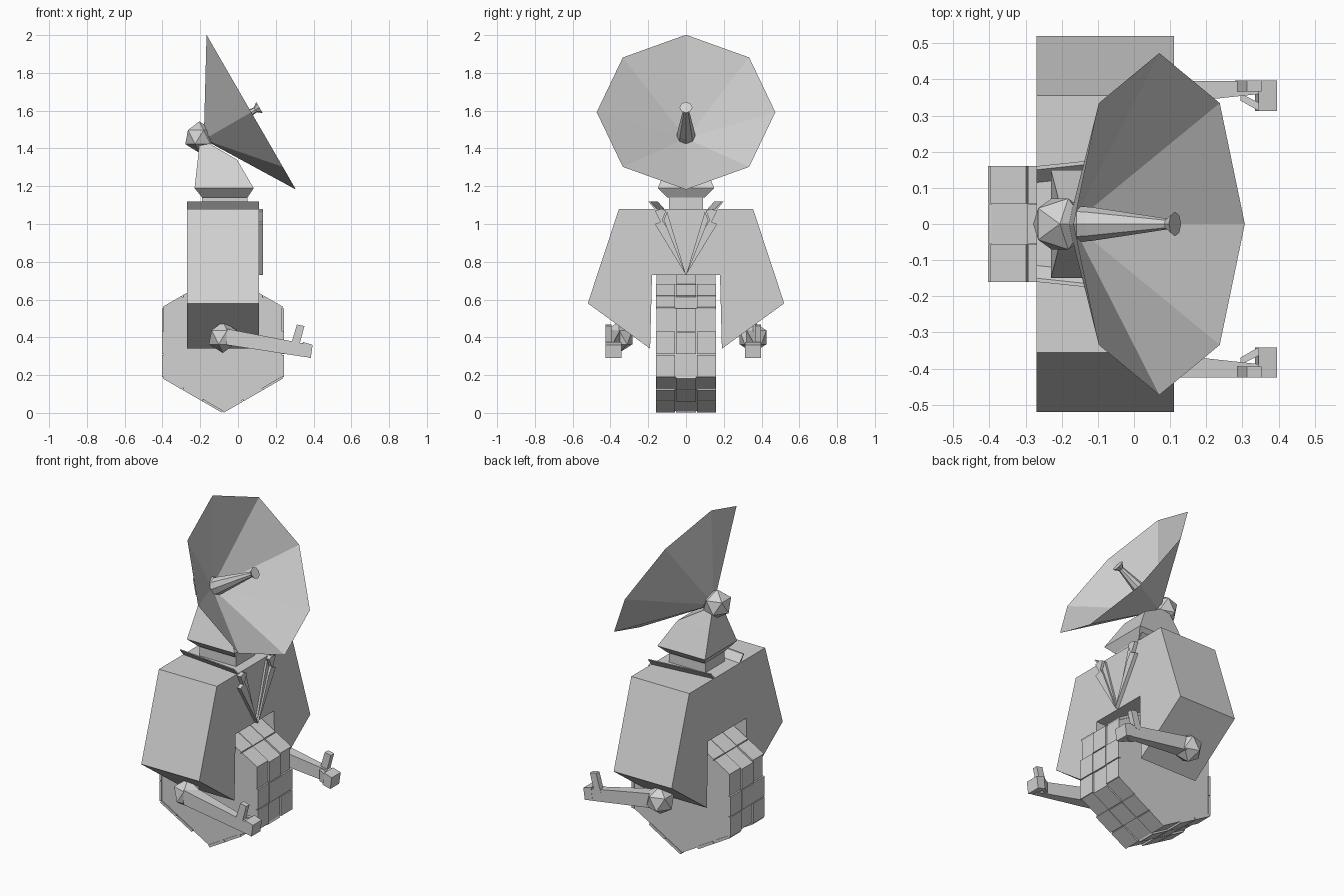
import bpy, bmesh, math
from mathutils import Vector

if "Cube" in bpy.data.objects:
    bpy.data.objects.remove(bpy.data.objects["Cube"])

grey = bpy.data.materials.new("plain grey")
grey.diffuse_color = (0.65, 0.65, 0.65, 1)
grey.use_nodes = True
grey.node_tree.nodes["Principled BSDF"].inputs["Base Color"].default_value = grey.diffuse_color


def finish(name, bm):
    bmesh.ops.recalc_face_normals(bm, faces=bm.faces)
    me = bpy.data.meshes.new(name)
    bm.to_mesh(me)
    bm.free()
    me.materials.append(grey)
    ob = bpy.data.objects.new(name, me)
    bpy.context.collection.objects.link(ob)
    return ob


def loft(name, rings):
    """Join equal-length rings of points and cap both ends."""
    bm = bmesh.new()
    vs = [[bm.verts.new(p) for p in r] for r in rings]
    n = len(rings[0])
    for a, b in zip(vs, vs[1:]):
        for i in range(n):
            j = (i + 1) % n
            bm.faces.new((a[i], a[j], b[j], b[i]))
    bm.faces.new(vs[0])
    bm.faces.new(vs[-1])
    return finish(name, bm)


def slab(name, profile, x0, x1):
    """Extrude a y-z profile along x."""
    return loft(name, [[(x, y, z) for y, z in profile] for x in (x0, x1)])


def rect_z(x0, x1, hy, z):
    return [(x0, -hy, z), (x1, -hy, z), (x1, hy, z), (x0, hy, z)]


def rect_x(x, y0, y1, z0, z1):
    return [(x, y0, z0), (x, y1, z0), (x, y1, z1), (x, y0, z1)]


def ball(name, loc, r):
    bm = bmesh.new()
    bmesh.ops.create_icosphere(bm, subdivisions=1, radius=r)
    bmesh.ops.translate(bm, verts=bm.verts, vec=loc)
    return finish(name, bm)


# Coat: arched body with a notch for the wheel
half = [(0.18, 0.73), (0.19, 0.34), (0.52, 0.58), (0.355, 1.08)]
slab("coat_body", half + [(-y, z) for y, z in reversed(half)], -0.27, 0.11)

# Hexagonal wheel core
C, R = Vector((-0.08, 0, 0.372)), 0.362
hexa = [C + Vector((R * math.sin(k * math.pi / 3), 0, -R * math.cos(k * math.pi / 3)))
        for k in range(6)]
loft("wheel", [[p + Vector((0, y, 0)) for p in hexa] for y in (-0.155, 0.155)])

# Staggered tread plates on every wheel face: (y0, y1, start, end)
treads = [(-0.16, -0.057, 0, 0.32), (-0.16, -0.057, 0.335, 0.66),
          (0.057, 0.16, 0, 0.32), (0.057, 0.16, 0.335, 0.66),
          (-0.054, 0.054, 0.33, 0.65), (-0.054, 0.054, 0.665, 1)]
for k in range(6):
    a, b = hexa[k], hexa[(k + 1) % 6]
    if (a.z + b.z) / 2 > C.z + 0.01 or a.x < C.x - 0.1 and b.x < C.x - 0.1:
        if a.x < C.x - 0.01 or b.x < C.x - 0.01:
            a, b = b, a          # mirror the pattern on the back half
    n = ((a + b) / 2 - C).normalized() * 0.01
    for i, (y0, y1, s, e) in enumerate(treads):
        p, q = a.lerp(b, s), a.lerp(b, e)
        loft(f"tread_{k}_{i}", [[v - n * 0.5 + Vector((0, y, 0)) if t == 0 else
                                 v + n + Vector((0, y, 0))
                                 for v, t in ((p, 0), (q, 0), (q, 1), (p, 1))]
                                for y in (y0, y1)])

# Neck, flared base and tapered head
loft("neck", [rect_z(-0.19, 0.05, 0.09, 1.07), rect_z(-0.19, 0.05, 0.09, 1.14)])
loft("head", [rect_z(-0.19, 0.05, 0.10, 1.14), rect_z(-0.23, 0.083, 0.15, 1.19),
              rect_z(-0.213, -0.005, 0.085, 1.34), rect_z(-0.205, -0.15, 0.048, 1.425)])
ball("dish_pivot", (-0.205, 0, 1.46), 0.083)

# Collar wings and notched lapels
lapel = [(0.0, 0.73), (0.165, 1.0), (0.135, 1.01), (0.165, 1.07), (0.13, 1.08),
         (0.105, 1.07), (0.125, 1.02), (0.1, 0.98)]
flap = [(0.0, 0.73), (0.1, 0.98), (0.118, 1.02), (0.1, 1.065)]
for s, side in ((-1, "right"), (1, "left")):
    loft("collar_" + side,
         [[(x, s * (y + d), z) for d, z in ((0, 1.078), (0.035, 1.12), (0.025, 1.12), (-0.012, 1.078))]
          for x, y in ((-0.27, 0.125), (0.11, 0.165))])
    slab("lapel_" + side, [(s * y, z) for y, z in lapel], 0.105, 0.132)
    slab("lapel_fold_" + side, [(s * y, z) for y, z in flap], 0.105, 0.122)

# Dish: eight-sided hollow cone tilted up by 30 degrees
axis = Vector((math.cos(math.pi / 6), 0, 0.5))
up, across = Vector((-0.5, 0, math.cos(math.pi / 6))), Vector((0, 1, 0))
rim_c = Vector((0.07, 0, 1.592))
apex = rim_c - axis * 0.29


def ring(c, r, n=8):
    return [c + (up * math.cos(i * math.tau / n) + across * math.sin(i * math.tau / n)) * r
            for i in range(n)]


bm = bmesh.new()
rim = [bm.verts.new(p) for p in ring(rim_c, 0.473)]
for tip in (apex, apex + axis * 0.012):
    t = bm.verts.new(tip)
    for i in range(8):
        bm.faces.new((t, rim[i], rim[(i + 1) % 8]))
finish("dish", bm)

# Antenna feed with a flared tip
loft("dish_feed", [ring(apex + axis * t, r) for t, r in
                   ((0.03, 0.05), (0.08, 0.046), (0.315, 0.015), (0.34, 0.034))])

# Arms: shoulder ball, tapered beam, palm, finger and hooked thumb
for s, side in ((-1, "right"), (1, "left")):
    def Y(y):
        return s * y - 0.014     # hands sit slightly towards the front
    ball("shoulder_" + side, (-0.08, s * 0.355, 0.40), 0.083)
    loft("arm_" + side, [rect_x(-0.06, Y(0.33), Y(0.41), 0.36, 0.445),
                         rect_x(0.36, Y(0.375), Y(0.41), 0.295, 0.365)])
    loft("palm_" + side, [[(x, Y(y), z) for x, z in
                           ((0.335, 0.303), (0.385, 0.29), (0.395, 0.36), (0.345, 0.375))]
                          for y in (0.327, 0.411)])
    loft("finger_" + side, [[(x, Y(y), z) for x, z in
                             ((0.28, 0.36), (0.325, 0.36), (0.352, 0.46), (0.312, 0.468))]
                            for y in (0.38, 0.411)])
    loft("thumb_" + side, [[(x, Y(y), z) for x, y in
                            ((0.345, 0.327), (0.295, 0.355), (0.295, 0.375), (0.345, 0.35))]
                           for z in (0.305, 0.37)])
